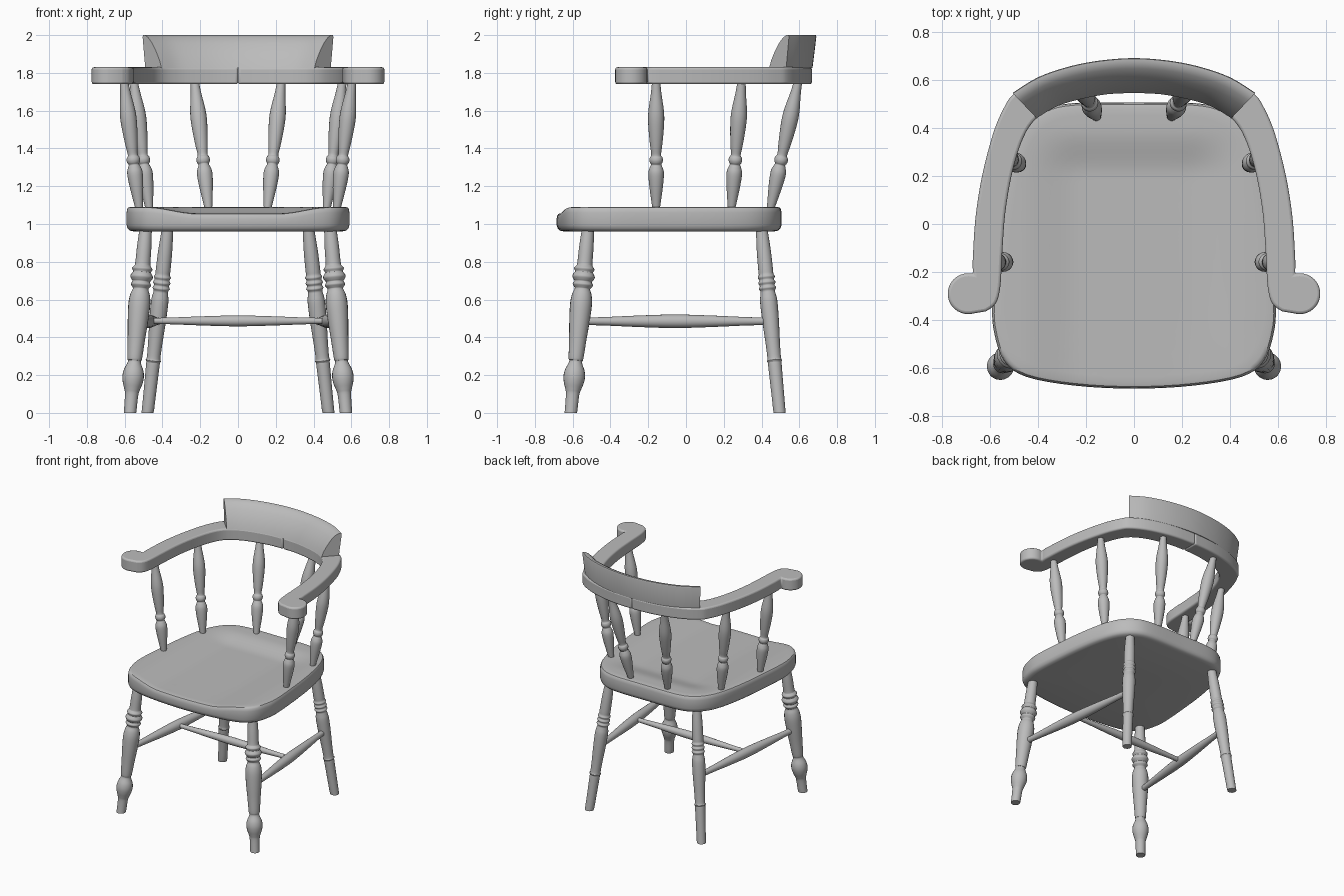
import bpy, bmesh, math
from mathutils import Vector

cube = bpy.data.objects.get("Cube")
if cube:
    bpy.data.objects.remove(cube, do_unlink=True)

wood = bpy.data.materials.new("plain grey")
wood.use_nodes = True
GREY = (0.5, 0.5, 0.5, 1)
wood.diffuse_color = GREY
wood.node_tree.nodes["Principled BSDF"].inputs["Base Color"].default_value = GREY


def smooth_path(pts, steps=5, closed=False):
    """Catmull-Rom curve through the points."""
    p = [Vector(q) for q in pts]
    n = len(p)
    at = (lambda i: p[i % n]) if closed else (lambda i: p[max(0, min(n - 1, i))])
    out = []
    for i in range(n if closed else n - 1):
        a, b, c, d = (at(i + k) for k in (-1, 0, 1, 2))
        for s in range(steps):
            t = s / steps
            out.append(0.5 * (2 * b + (c - a) * t + (2 * a - 5 * b + 4 * c - d) * t * t
                              + (3 * b - a - 3 * c + d) * t ** 3))
    return out if closed else out + [p[-1]]


def finish(name, bm, bevel=0, angle=40):
    bmesh.ops.recalc_face_normals(bm, faces=bm.faces)
    mesh = bpy.data.meshes.new(name)
    bm.to_mesh(mesh)
    bm.free()
    mesh.materials.append(wood)
    ob = bpy.data.objects.new(name, mesh)
    bpy.context.collection.objects.link(ob)
    if bevel:
        mod = ob.modifiers.new("Rounded edges", "BEVEL")
        mod.width, mod.segments, mod.angle_limit = bevel, 3, math.radians(50)
    bpy.ops.object.select_all(action="DESELECT")
    ob.select_set(True)
    bpy.context.view_layer.objects.active = ob
    bpy.ops.object.shade_smooth_by_angle(angle=math.radians(angle))
    return ob


def loft(bm, sections):
    """Skin closed cross-sections and cap both ends."""
    rings = [[bm.verts.new(v) for v in s] for s in sections]
    for a, b in zip(rings, rings[1:]):
        for i in range(len(a)):
            j = (i + 1) % len(a)
            bm.faces.new((a[i], a[j], b[j], b[i]))
    bm.faces.new(rings[0][::-1])
    bm.faces.new(rings[-1])


def turned(name, start, end, profile, sides=20):
    """Lathe-turned part; profile is (fraction along axis, radius)."""
    start, end = Vector(start), Vector(end)
    axis = end - start
    turn = Vector((0, 0, 1)).rotation_difference(axis)
    sections = []
    for f, r in smooth_path(profile, 4):
        ring = []
        for k in range(sides):
            a = math.tau * k / sides
            v = start + axis * f + turn @ Vector((r * math.cos(a), r * math.sin(a), 0))
            v.z = max(v.z, 0)
            ring.append(v)
        sections.append(ring)
    bm = bmesh.new()
    loft(bm, sections)
    return finish(name, bm)


def ease(x):
    x = max(0, min(1, x))
    return x * x * (3 - 2 * x)


# Saddled seat: one outline, scaled into rings, with a dished top
half = [(0, -.685), (.25, -.672), (.45, -.635), (.54, -.57), (.58, -.46), (.59, -.34),
        (.572, -.1), (.548, .1), (.51, .28), (.455, .4), (.37, .475), (.25, .503), (0, .505)]
outline = smooth_path(half + [(-x, y) for x, y in half[-2:0:-1]], 4, True)
rings = [(.3, .96), (.93, .96), (.97, .965), (.99, .976), (1, .995), (1, 1.06), (.995, 1.078),
         (.985, 1.087), (.965, 1.09)] + [(.965 - .05 * k, 1.09) for k in range(1, 19)] + [(.02, 1.09)]
centre = Vector((0, -.09))
sections = []
for scale, z in rings:
    ring = []
    for p in outline:
        q = centre + (p - centre) * scale
        dish = .034 * ease((.48 - abs(q.x)) / .26) * ease((.4 - q.y) / .2)
        ring.append((q.x, q.y, z - (dish if z > 1.05 else 0)))
    sections.append(ring)
bm = bmesh.new()
loft(bm, sections)
finish("seat", bm)

# Turned profiles
front_leg = [(0, .033), (.1, .035), (.13, .041), (.165, .052), (.2, .057), (.235, .052), (.27, .037),
             (.285, .034), (.3, .039), (.4, .046), (.5, .054), (.59, .058), (.64, .052), (.67, .041),
             (.68, .045), (.695, .054), (.71, .046), (.72, .052), (.737, .06), (.755, .052),
             (.763, .047), (.78, .054), (.795, .044), (.81, .04), (.9, .038), (1, .032)]
back_leg = [(0, .032), (.15, .034), (.265, .036), (.278, .036), (.288, .041), (.3, .036), (.38, .038),
            (.5, .044), (.6, .046), (.64, .041), (.66, .038), (.675, .046), (.69, .039), (.705, .046),
            (.72, .039), (.735, .045), (.75, .039), (.78, .039), (.88, .037), (1, .03)]
spindle = [(0, .018), (.08, .026), (.2, .037), (.29, .041), (.335, .033), (.355, .027), (.37, .033),
           (.39, .036), (.41, .033), (.43, .026), (.5, .032), (.6, .039), (.7, .043), (.78, .04),
           (.9, .028), (1, .021)]
stretcher = [(0, .02), (.12, .022), (.32, .031), (.5, .036), (.68, .031), (.88, .022), (1, .02)]
cross = [(f, r * .8) for f, r in stretcher]

# Rail outline for one side: inner edge, round hand grip, outer edge
rail = smooth_path([(0, .545), (.11, .54), (.22, .52), (.32, .49), (.405, .44), (.46, .36), (.505, .22),
                    (.535, .05), (.548, -.12), (.556, -.26), (.575, -.33), (.615, -.363)], 4)
rail += [Vector((.69 + .085 * math.cos(a), -.29 + .085 * math.sin(a)))
         for a in (math.radians(-95 + 12.5 * k) for k in range(17))]
rail += smooth_path([(.672, -.175), (.66, .02), (.632, .2), (.585, .38), (.54, .485), (.5, .54),
                     (.4, .597), (.27, .638), (.14, .66), (0, .667)], 4)

for side, s in (("left", 1), ("right", -1)):
    turned(side + "_front_leg", (s * .572, -.61, -.006), (s * .488, -.518, .98), front_leg)
    turned(side + "_back_leg", (s * .479, .496, -.006), (s * .372, .4, .98), back_leg)
    turned(side + "_side_stretcher", (s * .53, -.565, .485), (s * .425, .45, .485), stretcher)
    feet = {"arm": ((.522, -.158), (.604, -.158)), "corner": ((.468, .24), (.553, .295)),
            "back": ((.155, .445), (.23, .595))}
    for place, (low, high) in feet.items():
        turned(f"{side}_{place}_spindle", (s * low[0], low[1], 1.07), (s * high[0], high[1], 1.76), spindle)
    bm = bmesh.new()
    loft(bm, [[(s * p.x, p.y, z) for p in rail] for z in (1.74, 1.83)])
    finish(side + "_arm_rail", bm, bevel=.012)

turned("cross_stretcher", (-.48, -.06, .487), (.48, -.06, .487), cross)

# Curved backrest: thick at the rail, rolling back to a thin top edge
outer = [(.505, .545), (.4, .61), (.27, .655), (.14, .68), (0, .69)]
inner = [(.405, .44), (.32, .49), (.22, .52), (.11, .54), (0, .545)]
both = [smooth_path(c + [(-x, y) for x, y in c[-2::-1]], 4) for c in (outer, inner)]
section = [(.14, 1.825), (0, 1.99), (.02, 2), (.13, 2), (.3, 1.987), (.52, 1.955), (.73, 1.91),
           (.9, 1.865), (1, 1.825)]
bm = bmesh.new()
loft(bm, [[(*o.lerp(i, t), z) for t, z in section] for o, i in zip(*both)])
finish("backrest", bm)
